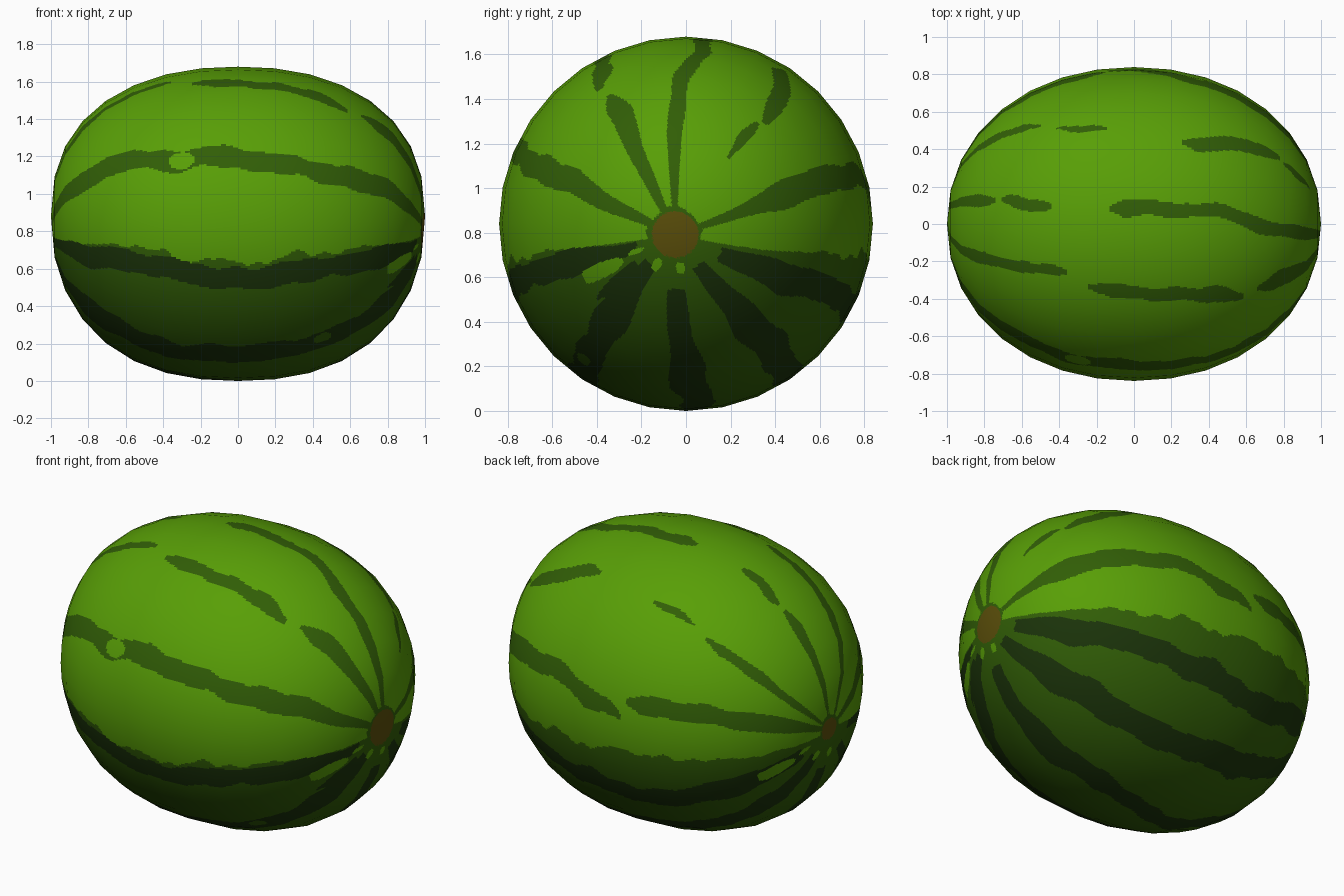
import bpy, bmesh, math
from mathutils import Vector, noise

if "Cube" in bpy.data.objects:
    bpy.data.objects.remove(bpy.data.objects["Cube"])

RY, RZ, NY, NZ = 0.839, 0.84, 2.1, 2.3      # radii and fullness of the fruit
LIGHT, MID, DARK, BROWN = range(4)


def section(x, radius, power):
    return radius * max(0.0, 1 - min(1, abs(x)) ** power) ** (1 / power)


def material(name, col):
    m = bpy.data.materials.new(name)
    m.diffuse_color = (*col, 1)
    m.use_nodes = True
    m.node_tree.nodes["Principled BSDF"].inputs["Base Color"].default_value = m.diffuse_color
    return m


# Stripes along the fruit: half width, then (x, angle) points.
# Angle round the long axis: 0 front, 90 top, 180 back, 270 / -90 bottom.
UPPER = [
    (0.058, [(-1, 26), (-.7, 30), (-.3, 25), (.1, 25), (.4, 21), (.7, 23), (1, 24)]),
    (0.033, [(-1, 64), (-.7, 71), (-.36, 71)]),
    (0.042, [(-.25, 66), (0, 64.5), (.3, 63), (.59, 59)]),
    (0.050, [(.66, 61), (.8, 63), (1, 65)]),
    (0.035, [(-1, 98), (-.74, 100)]),
    (0.040, [(-.71, 99), (-.44, 97)]),
    (0.040, [(-.13, 95), (.2, 96), (.5, 95), (.75, 90), (1, 89)]),
    (0.030, [(-1, 140), (-.75, 138), (-.5, 133)]),
    (0.022, [(-.42, 130), (-.14, 129)]),
    (0.042, [(.26, 123), (.5, 126), (.78, 128)]),
    (0.035, [(.80, 126), (.94, 124)]),
    (0.055, [(-1, 162), (-.6, 166), (-.17, 168)]),
    (0.055, [(-.14, 174), (.1, 169), (.35, 164), (.7, 161), (1, 160)]),
]
LOWER = [
    (0.060, [(-1, -14), (-.7, -15), (-.5, -16), (-.2, -20), (.2, -20), (.5, -18), (1, -17)]),
    (0.080, [(-1, -50), (-.6, -56), (0, -58), (.6, -54), (1, -50)]),
    (0.075, [(-1, -92), (-.4, -86), (.3, -94), (1, -89)]),
    (0.075, [(-1, 235), (-.4, 234), (.2, 236), (1, 233)]),
    (0.068, [(-1, 206), (-.4, 211), (.1, 208), (.5, 204), (1, 204)]),
    (0.030, [(.80, -40), (1, -36)]),
]
# Small openings in stripes: x, angle, half length, half width
HOLES = [(-.3, 25, .07, .05), (.45, -53, .05, .035)]
# Light flecks by the scars: angle, radius from scar, half length, half width
FLECKS = [(-27, .40, .13, .035), (-24, .2, .04, .012), (-98, .155, .03, .02), (-58, .165, .035, .02)]


def at(points, x):
    for (x0, a0), (x1, a1) in zip(points, points[1:]):
        if x0 <= x <= x1:
            return a0 + (a1 - a0) * (x - x0) / (x1 - x0)
    return None


def apart(a, b):
    return (a - b + 180) % 360 - 180


def in_stripe(stripe, seed, x, ang, rad):
    half, pts = stripe
    mid = at(pts, max(-1, min(1, x)))
    if mid is None:
        return False
    d = math.radians(apart(ang, mid)) * rad
    if abs(d) > 0.2:
        return False
    d += 0.035 * rad * noise.noise(Vector((x * 4.5, seed * 3.7, 0)))
    side = 1 if d > 0 else 5
    w = half * min(1, 0.12 + rad / 0.6)
    w *= 1 + 0.55 * noise.noise(Vector((x * 7, seed * 2.3, side)))
    # Taper loose ends
    for end in (pts[0][0], pts[-1][0]):
        if abs(end) < 1:
            w *= min(1, 0.3 + abs(x - end) / 0.12)
    return abs(d) < w


def colour(p):
    x, y, z = p
    py, pz, spot = (-.05, .79, .105) if x > 0 else (.06, .785, .065)
    k = abs(x) ** 3
    dy, dz = y - py * k, z - (.84 * (1 - k) + pz * k)
    rad = math.hypot(dy, dz)
    ang = math.degrees(math.atan2(dz, -dy))
    if ang < -90:
        ang += 360
    # Stem and blossom scars with a ring and light flecks
    if abs(x) > .8:
        if rad < spot:
            return BROWN
        for fa, fr, fl, fw in FLECKS:
            side = fa if x > 0 else 180 - fa
            a = math.radians(apart(ang, side))
            if ((rad - fr) / fl) ** 2 + (a * rad / fw) ** 2 < 1:
                return LIGHT
        if rad < spot * (1.2 + 0.25 * noise.noise(Vector((dy * 15, dz * 15, 0)))):
            return MID
    # Darker underside with a wavy border
    wob = 4 * noise.noise(Vector((x * 5, 0, 9))) + 3 * noise.noise(Vector((x * 14, 0, 4)))
    cx = max(-1, min(1, x))
    front = at([(-1, -8), (-.45, -9), (-.3, -14), (.1, -14), (.5, -11), (1, -9)], cx)
    back = at([(-1, 189), (-.3, 188), (.3, 190), (1, 191)], cx)
    under = ang < front + wob * .6 or ang > back - wob * .7
    for hx, ha, hl, hw in HOLES:
        if ((x - hx) / hl) ** 2 + (math.radians(apart(ang, ha)) * rad / hw) ** 2 < 1:
            return MID if under else LIGHT
    for i, s in enumerate(LOWER):
        if in_stripe(s, i + 30, x, ang, rad):
            start = .19 + .1 * noise.noise(Vector((i * 2.7, 0.4, 0)))
            return DARK if rad > start else MID
    if under:
        return MID
    for i, s in enumerate(UPPER):
        if in_stripe(s, i, x, ang, rad):
            return MID
    return LIGHT


# Fruit body: a coarse globe lying along x, finely cut for the stripes
bm = bmesh.new()
bmesh.ops.create_uvsphere(bm, u_segments=32, v_segments=16, radius=1)
for v in bm.verts:
    x = max(-1, min(1, v.co.z))
    r = math.hypot(v.co.x, v.co.y)
    c, s = (v.co.x / r, v.co.y / r) if r > 1e-5 else (0, 0)
    v.co = (x, c * section(x, RY, NY), .84 + .04 * x ** 4 + s * section(x, RZ, NZ))
bmesh.ops.recalc_face_normals(bm, faces=bm.faces)
bmesh.ops.subdivide_edges(bm, edges=bm.edges[:], cuts=14, use_grid_fill=True)
for f in bm.faces:
    f.smooth = True
    f.material_index = colour(f.calc_center_median())

me = bpy.data.meshes.new("melon")
bm.to_mesh(me)
bm.free()
for name, col in (("light green rind", (.098, .345, .002)), ("mid green rind", (.031, .112, .002)),
                  ("dark green stripe", (.011, .034, .003)), ("brown scar", (.105, .078, .003))):
    me.materials.append(material(name, col))

# Rounded normals so the coarse facets shade smoothly
normals = []
for v in me.vertices:
    x, y, z = v.co.x, v.co.y / RY, (v.co.z - .84 - .04 * v.co.x ** 4) / RZ
    n = Vector((math.copysign(abs(x) ** 1.15, x), y / RY, z / RZ))
    normals.append(n.normalized())
me.normals_split_custom_set_from_vertices(normals)

ob = bpy.data.objects.new("melon", me)
bpy.context.collection.objects.link(ob)
